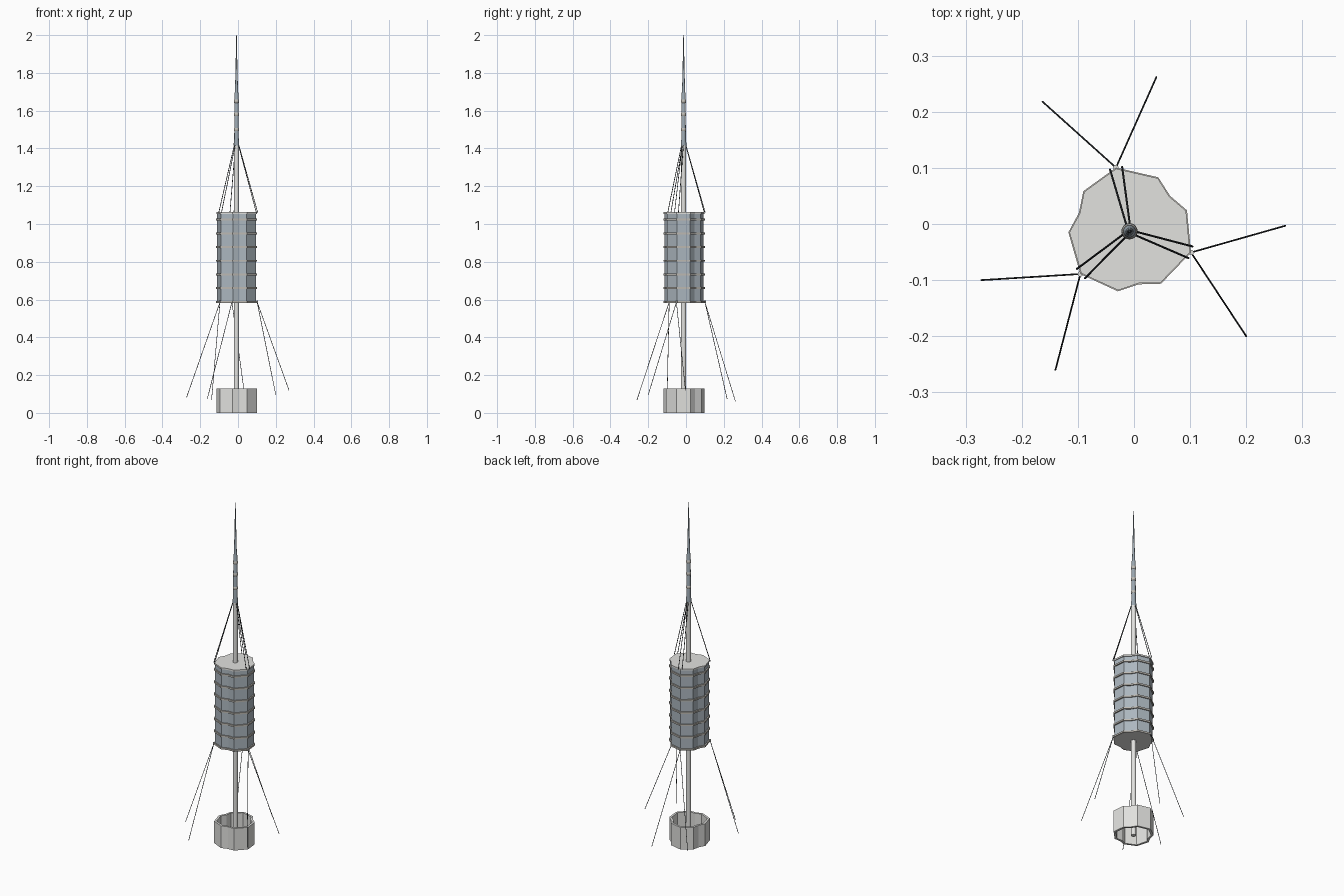
import bpy, bmesh, math
from mathutils import Vector

if "Cube" in bpy.data.objects:
    bpy.data.objects.remove(bpy.data.objects["Cube"])

CX, CY = -0.008, -0.013      # tower axis
CORNERS = [102, -19, -139]   # three guyed corners, degrees


def material(name, rgb):
    m = bpy.data.materials.new(name)
    m.diffuse_color = (*rgb, 1)
    m.use_nodes = True
    m.node_tree.nodes["Principled BSDF"].inputs["Base Color"].default_value = m.diffuse_color
    return m


concrete = material("light_concrete", (0.76, 0.76, 0.74))
glass = material("blue_grey_glass", (0.42, 0.48, 0.53))
ledge_grey = material("ledge_grey", (0.52, 0.50, 0.46))
steel = material("mast_steel", (0.33, 0.39, 0.44))
dark = material("dark_cable", (0.04, 0.046, 0.052))


def finish(bm, name, mat, smooth=False):
    bmesh.ops.recalc_face_normals(bm, faces=bm.faces)
    me = bpy.data.meshes.new(name)
    bm.to_mesh(me)
    bm.free()
    me.materials.append(mat)
    ob = bpy.data.objects.new(name, me)
    bpy.context.collection.objects.link(ob)
    if smooth:
        bpy.context.view_layer.objects.active = ob
        ob.select_set(True)
        bpy.ops.object.shade_smooth_by_angle(angle=math.radians(40))
        ob.select_set(False)
    return ob


def outline(inset=0.0):
    """Three-lobed plan: corner, shoulder, notch, shoulder, repeated."""
    pts = []
    for a in CORNERS:
        for da, r in ((0, 0.114), (-40, 0.107), (-61, 0.094), (-82, 0.107)):
            t = math.radians(a + da)
            pts.append((CX + (r - inset) * math.cos(t), CY + (r - inset) * math.sin(t)))
    return pts


def prism(name, mat, z0, z1, inset=0.0):
    bm = bmesh.new()
    lo = [bm.verts.new((x, y, z0)) for x, y in outline(inset)]
    face = bm.faces.new(lo)
    ext = bmesh.ops.extrude_face_region(bm, geom=[face], use_keep_orig=True)
    moved = [v for v in ext["geom"] if isinstance(v, bmesh.types.BMVert)]
    bmesh.ops.translate(bm, verts=moved, vec=(0, 0, z1 - z0))
    return finish(bm, name, mat)


def tube_ring(name, mat, z0, z1, wall, grow=0.0):
    """Open hollow band following the plan."""
    bm = bmesh.new()
    loops = [[bm.verts.new((x, y, z)) for x, y in outline(i)]
             for i, z in ((-grow, z0), (-grow, z1), (wall, z1), (wall, z0))]
    n = len(loops[0])
    for k in range(4):
        a, b = loops[k], loops[(k + 1) % 4]
        for i in range(n):
            j = (i + 1) % n
            bm.faces.new((a[i], a[j], b[j], b[i]))
    return finish(bm, name, mat)


def lathe(name, mat, profile, seg=20):
    bm = bmesh.new()
    rings = [[bm.verts.new((CX + r * math.cos(2 * math.pi * i / seg),
                            CY + r * math.sin(2 * math.pi * i / seg), z))
              for i in range(seg)] for r, z in profile]
    for a, b in zip(rings, rings[1:]):
        for i in range(seg):
            j = (i + 1) % seg
            bm.faces.new((a[i], a[j], b[j], b[i]))
    bm.faces.new(rings[0])
    bm.faces.new(rings[-1])
    return finish(bm, name, mat, True)


def rod(name, mat, p, q, r, seg=8):
    p, q = Vector(p), Vector(q)
    d = q - p
    bm = bmesh.new()
    bmesh.ops.create_cone(bm, cap_ends=True, segments=seg, radius1=r, radius2=r, depth=d.length)
    ob = finish(bm, name, mat, True)
    ob.rotation_euler = d.to_track_quat("Z", "Y").to_euler()
    ob.location = (p + q) / 2
    return ob


# Hollow base drum and central shaft
tube_ring("base_drum", concrete, 0, 0.13, 0.013)
lathe("central_shaft", concrete, [(0.014, 0), (0.014, 1.42)])

# Pod: glazed core, floor ledges, end slabs
prism("pod_walls", glass, 0.588, 1.058, 0.005)
for k in range(7):
    z = 0.588 + 0.0725 * k
    tube_ring(f"floor_ledge_{k}", ledge_grey, z - 0.005, z + 0.005, 0.012, 0.002)
prism("pod_bottom_slab", concrete, 0.583, 0.592)
prism("pod_roof_slab", concrete, 1.054, 1.063)

# Antenna mast with collars and tapered spire
lathe("antenna_mast", steel, [(0.0145, 1.415), (0.0145, 1.43), (0.012, 1.445), (0.011, 1.69),
                              (0.008, 1.70), (0.0045, 1.85), (0.0013, 2.0)])
for k, z in enumerate((1.50, 1.58, 1.65)):
    lathe(f"mast_collar_{k}", ledge_grey, [(0.0115, z - 0.009), (0.014, z - 0.005),
                                           (0.014, z + 0.005), (0.0115, z + 0.009)])

# Guy cables: two ground anchors and two upper stays per corner
ANCHORS = [[(-0.163, 0.218, 0.073), (0.04, 0.262, 0.06)],
           [(0.27, -0.003, 0.12), (0.20, -0.20, 0.095)],
           [(-0.272, -0.10, 0.083), (-0.14, -0.26, 0.068)]]
for i, (a, ends) in enumerate(zip(CORNERS, ANCHORS)):
    t = math.radians(a)
    out = Vector((math.cos(t), math.sin(t), 0))
    side = Vector((-out.y, out.x, 0))
    axis = Vector((CX, CY, 0))
    corner = axis + out * 0.116
    rod(f"cable_bracket_{i}", concrete, corner + Vector((0, 0, 0.582)),
        corner + Vector((0, 0, 0.594)), 0.005)
    for j, s in enumerate((-1, 1)):
        rod(f"lower_guy_{i}_{j}", dark, corner + Vector((0, 0, 0.586)), ends[j], 0.0015)
        rod(f"upper_stay_{i}_{j}", dark, axis + out * 0.115 + side * s * 0.011 + Vector((0, 0, 1.06)),
            axis + out * 0.01 + side * s * 0.003 + Vector((0, 0, 1.425)), 0.0018)
